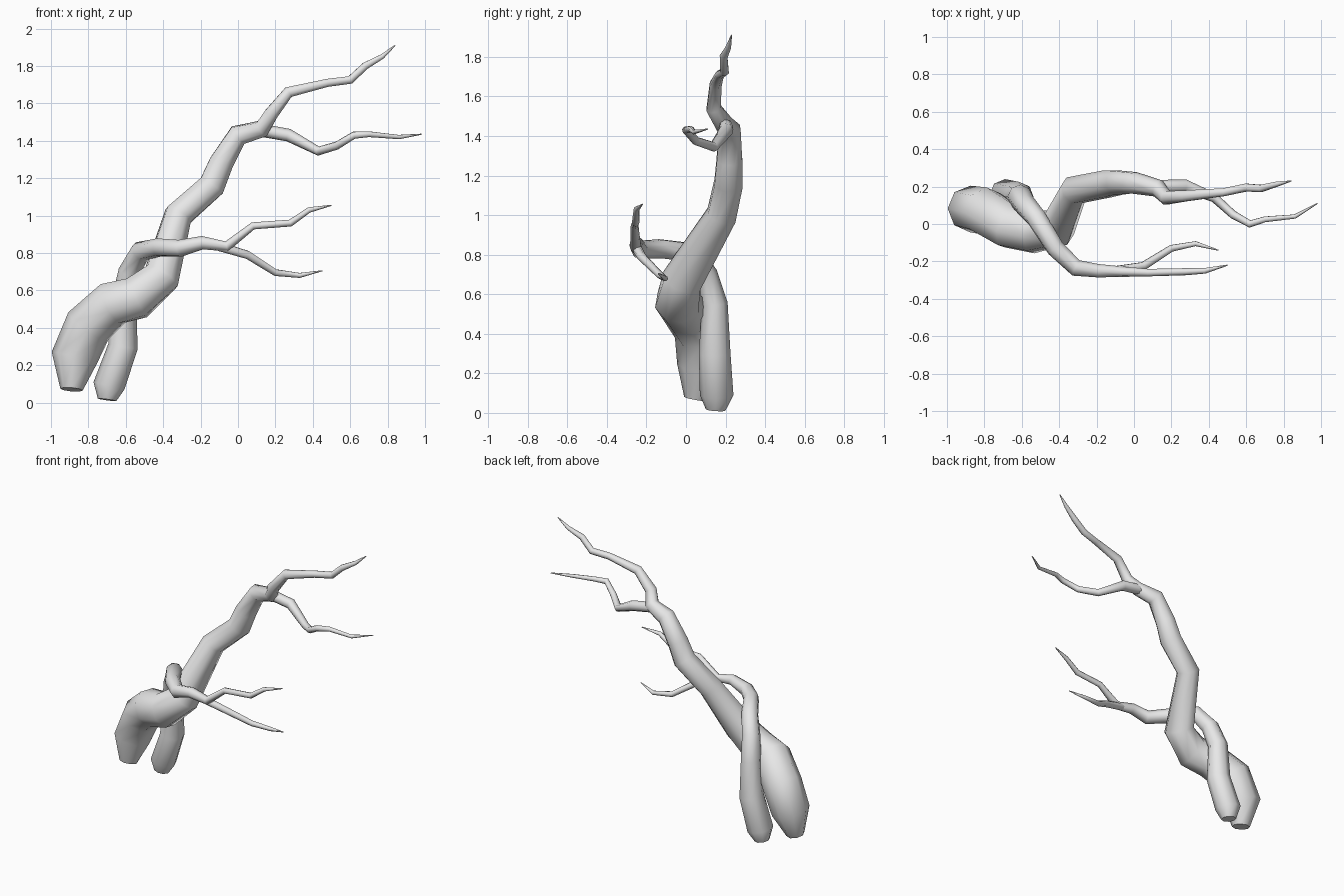
import bpy, bmesh, math
from mathutils import Vector

cube = bpy.data.objects.get("Cube")
if cube:
    bpy.data.objects.remove(cube, do_unlink=True)

bark = bpy.data.materials.new("pale grey bark")
bark.use_nodes = True
grey = (0.8, 0.8, 0.8, 1)
bark.diffuse_color = grey
bark.node_tree.nodes["Principled BSDF"].inputs["Base Color"].default_value = grey


def limb(name, path, sides=8):
    """Sweep a tapering ring along (x, y, z, radius) points."""
    pts = [Vector(p[:3]) for p in path]
    bm = bmesh.new()
    rings = []
    side = Vector((1, 0, 0))
    for i, p in enumerate(pts):
        before = (p - pts[i - 1]).normalized() if i else Vector()
        after = (pts[i + 1] - p).normalized() if i < len(pts) - 1 else Vector()
        axis = (before + after).normalized()
        side = (side - axis * side.dot(axis)).normalized()
        up = axis.cross(side)
        ring = []
        for k in range(sides):
            a = math.tau * k / sides
            ring.append(bm.verts.new(p + path[i][3] * (side * math.cos(a) + up * math.sin(a))))
        rings.append(ring)
    for low, high in zip(rings, rings[1:]):
        for k in range(sides):
            n = (k + 1) % sides
            bm.faces.new((low[k], low[n], high[n], high[k])).smooth = True
    # Flat end caps
    bm.faces.new(rings[0][::-1])
    bm.faces.new(rings[-1])
    bmesh.ops.recalc_face_normals(bm, faces=bm.faces)
    mesh = bpy.data.meshes.new(name)
    bm.to_mesh(mesh)
    bm.free()
    for e in mesh.edges:
        e.use_edge_sharp = False
    mesh.materials.append(bark)
    obj = bpy.data.objects.new(name, mesh)
    bpy.context.collection.objects.link(obj)
    return obj


# Thick trunk running on into the top branch
limb("main_trunk", [
    (-.89, .05, .07, .06), (-.875, .08, .24, .125), (-.80, .07, .41, .13),
    (-.67, -.01, .53, .125), (-.54, -.04, .56, .12), (-.41, -.02, .67, .105),
    (-.32, .18, 1.0, .08), (-.14, .215, 1.16, .077), (-.09, .22, 1.28, .07),
    (0, .22, 1.43, .06), (.13, .19, 1.465, .048), (.175, .14, 1.54, .04),
    (.27, .15, 1.66, .032), (.48, .17, 1.71, .023), (.60, .195, 1.725, .023),
    (.68, .19, 1.80, .021), (.77, .215, 1.85, .014), (.84, .23, 1.91, .003)])

# Side branch of the main trunk
limb("upper_side_branch", [
    (.10, .20, 1.46, .035), (.27, .205, 1.43, .035), (.43, .14, 1.345, .025),
    (.53, .05, 1.375, .022), (.62, 0, 1.43, .02), (.70, .025, 1.435, .016),
    (.86, .04, 1.42, .012), (.98, .11, 1.435, .003)])

# Thin trunk that wraps round to the front
limb("second_trunk", [
    (-.70, .15, .015, .05), (-.69, .155, .09, .085), (-.615, .145, .30, .08),
    (-.61, .145, .55, .066), (-.58, .10, .70, .06), (-.52, .03, .81, .055),
    (-.42, -.13, .83, .05), (-.31, -.235, .825, .046), (-.19, -.25, .855, .036),
    (-.06, -.255, .835, .028), (.08, -.26, .945, .02), (.28, -.255, .96, .019),
    (.38, -.25, 1.03, .015), (.50, -.22, 1.055, .003)])

# Side branch of the second trunk
limb("lower_side_branch", [
    (-.10, -.25, .835, .026), (.05, -.225, .79, .023), (.20, -.13, .695, .019),
    (.33, -.105, .68, .014), (.45, -.14, .705, .003)])
